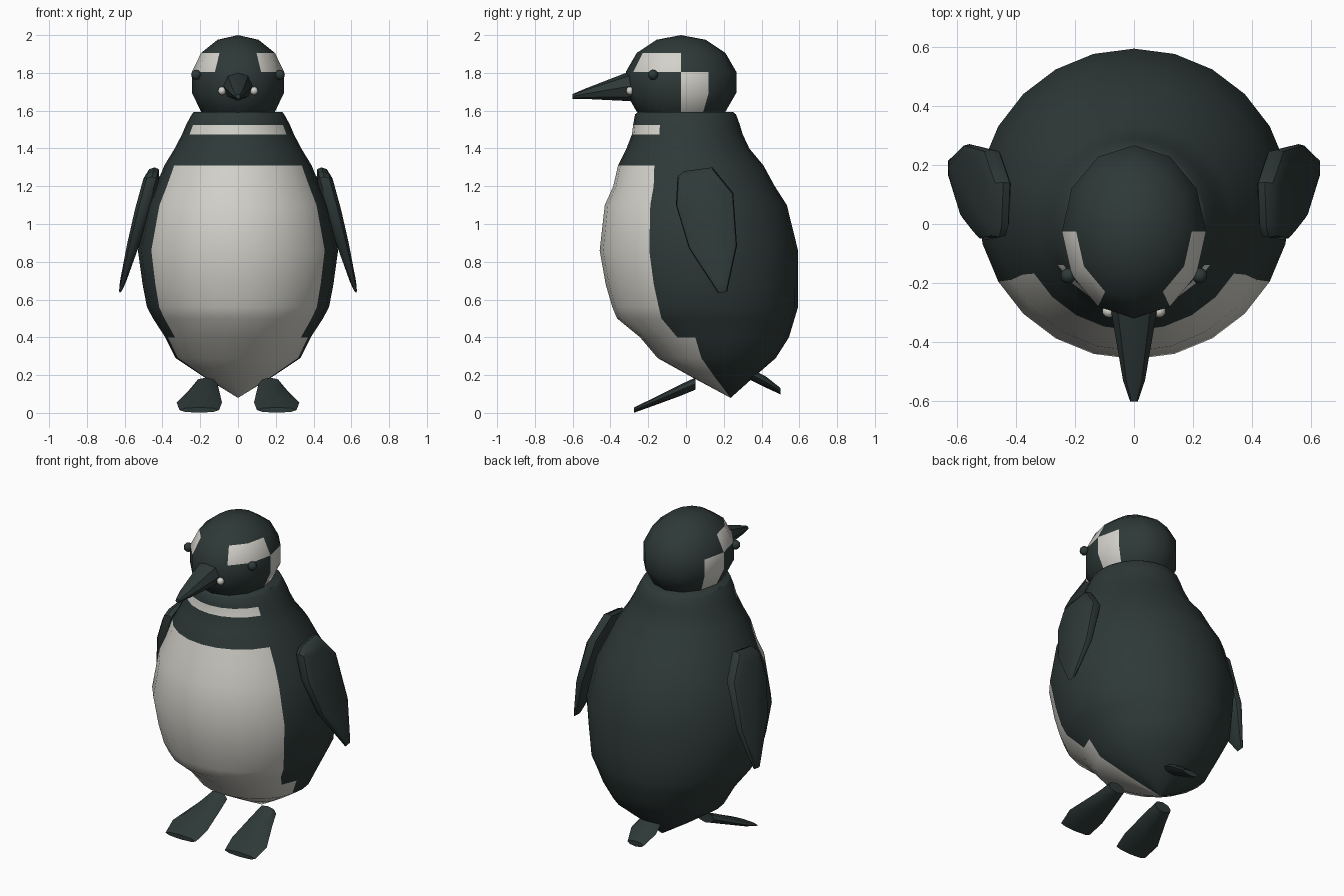
import bpy, bmesh
from math import sin, cos, pi, radians, degrees, atan2
from mathutils import Vector

cube = bpy.data.objects.get("Cube")
if cube:
    bpy.data.objects.remove(cube)


def material(name, colour):
    m = bpy.data.materials.new(name)
    m.use_nodes = True
    m.diffuse_color = (*colour, 1)
    m.node_tree.nodes["Principled BSDF"].inputs["Base Color"].default_value = (*colour, 1)
    return m


DARK = material("slate_black", (0.027, 0.041, 0.039))
WHITE = material("off_white", (0.65, 0.64, 0.59))


def finish(name, bm, mats, angle=40, rule=None):
    """Turn a bmesh into a smooth shaded object; rule(centre) picks the material."""
    bmesh.ops.remove_doubles(bm, verts=bm.verts, dist=0.0005)
    bmesh.ops.recalc_face_normals(bm, faces=bm.faces)
    for f in bm.faces:
        f.smooth = True
        if rule:
            f.material_index = rule(f.calc_center_median())
    mesh = bpy.data.meshes.new(name)
    bm.to_mesh(mesh)
    bm.free()
    for m in mats:
        mesh.materials.append(m)
    mesh.set_sharp_from_angle(angle=radians(angle))
    ob = bpy.data.objects.new(name, mesh)
    bpy.context.collection.objects.link(ob)
    return ob


def bridge(rings):
    """Skin a list of point rings and cap both ends."""
    bm = bmesh.new()
    loops = [[bm.verts.new(p) for p in ring] for ring in rings]
    n = len(loops[0])
    for a, b in zip(loops, loops[1:]):
        for i in range(n):
            j = (i + 1) % n
            bm.faces.new((a[i], a[j], b[j], b[i]))
    bm.faces.new(loops[0])
    bm.faces.new(loops[-1])
    return bm


def tube(sections, n, side=1):
    """Rings facing along y: each section is x, y, z, half width, half height."""
    return bridge([[(side * (x + rx * cos(2 * pi * i / n)), y, z + rz * sin(2 * pi * i / n))
                    for i in range(n)] for x, y, z, rx, rz in sections])


# Body: height, half width, front y, back y
profile = [
    (0.08, 0.001, 0.235, 0.237), (0.19, 0.18, 0.03, 0.36), (0.29, 0.33, -0.15, 0.475),
    (0.40, 0.385, -0.243, 0.545), (0.50, 0.45, -0.365, 0.575), (0.56, 0.482, -0.39, 0.593),
    (0.68, 0.505, -0.425, 0.593), (0.86, 0.53, -0.457, 0.593), (1.10, 0.48, -0.43, 0.534),
    (1.20, 0.435, -0.385, 0.47), (1.31, 0.39, -0.36, 0.41), (1.40, 0.335, -0.315, 0.335),
    (1.475, 0.296, -0.286, 0.30), (1.525, 0.275, -0.28, 0.285), (1.58, 0.245, -0.27, 0.265),
    (1.592, 0.235, -0.255, 0.25),
]
SEG = 24


def body_rule(c):
    """White belly and collar across the front columns."""
    for lo, hi in zip(profile, profile[1:]):
        if lo[0] < c.z < hi[0]:
            rx = (lo[1] + hi[1]) / 2
            mid = (lo[2] + lo[3] + hi[2] + hi[3]) / 4
            ry = (lo[3] - lo[2] + hi[3] - hi[2]) / 4
            turn = degrees(abs(atan2(c.x / rx, (mid - c.y) / ry)))
            belly = turn < (75 if c.z < 0.4 else 60) and c.z < 1.31
            collar = turn < 60 and 1.475 < c.z < 1.525
            return int(belly or collar)
    return 0


rings = [[(w * sin(2 * pi * i / SEG), (f + b) / 2 - (b - f) / 2 * cos(2 * pi * i / SEG), z)
          for i in range(SEG)] for z, w, f, b in profile]
finish("body", bridge(rings), [DARK, WHITE], 50, body_rule)

# Head with brow and cheek patches
HEAD_Y, HEAD_Z = -0.026, 1.75


def head_rule(c):
    turn = degrees(atan2((HEAD_Y - c.y) / 0.30, abs(c.x) / 0.25))
    brow = 1.81 < c.z < 1.9 and 0 < turn < 60
    cheek = 1.6 < c.z < 1.8 and -30 < turn < 0
    return int(brow or cheek)


bm = bmesh.new()
bmesh.ops.create_uvsphere(bm, u_segments=12, v_segments=7, radius=0.25)
for v in bm.verts:
    v.co = Vector((v.co.x, v.co.y * 1.2 + HEAD_Y, v.co.z + HEAD_Z))
finish("head", bm, [DARK, WHITE], 50, head_rule)

# Beak and tail
finish("beak", tube([(0, -0.27, 1.733, 0.08, 0.08), (0, -0.31, 1.727, 0.075, 0.076),
                     (0, -0.53, 1.69, 0.037, 0.028), (0, -0.6, 1.675, 0.013, 0.013)], 8), [DARK])
finish("tail", tube([(0, 0.34, 0.205, 0.07, 0.03), (0, 0.42, 0.165, 0.085, 0.03),
                     (0, 0.5, 0.115, 0.055, 0.017)], 8), [DARK])


def ball(name, x, y, z, r, mat):
    bm = bmesh.new()
    bmesh.ops.create_uvsphere(bm, u_segments=10, v_segments=6, radius=r)
    bmesh.ops.translate(bm, verts=bm.verts, vec=(x, y, z))
    finish(name, bm, [mat])


# Wing outline: y, z
outline = [(-0.045, 1.25), (-0.01, 1.28), (0.14, 1.3), (0.25, 1.165), (0.27, 0.885),
           (0.217, 0.64), (0.17, 0.635), (0.016, 0.87), (-0.053, 1.1)]


def wing_ring(side, scale, depth):
    """Outline shrunk to its middle and pushed sideways; thicker at the shoulder."""
    ring = []
    for y, z in outline:
        y, z = 0.11 + (y - 0.11) * scale, 0.98 + (z - 0.98) * scale
        mid = 0.445 + (1.29 - z) * 0.275
        thick = 0.012 + 0.03 * min(1, max(0, (z - 0.64) / 0.36))
        ring.append((side * (mid + depth * thick), y, z))
    return ring


for word, s in (("left", 1), ("right", -1)):
    layers = [(0.82, -1), (0.97, -0.6), (1, 0), (0.97, 0.6), (0.82, 1)]
    finish(word + "_wing", bridge([wing_ring(s, k, d) for k, d in layers]), [DARK])
    finish(word + "_foot", tube([(0.17, 0.05, 0.155, 0.06, 0.032), (0.18, -0.03, 0.12, 0.08, 0.03),
                                 (0.205, -0.18, 0.055, 0.12, 0.02),
                                 (0.205, -0.275, 0.015, 0.105, 0.014)], 8, s), [DARK])
    ball(word + "_eye", s * 0.222, -0.175, 1.79, 0.027, DARK)
    ball(word + "_beak_spot", s * 0.085, -0.295, 1.705, 0.022, WHITE)
